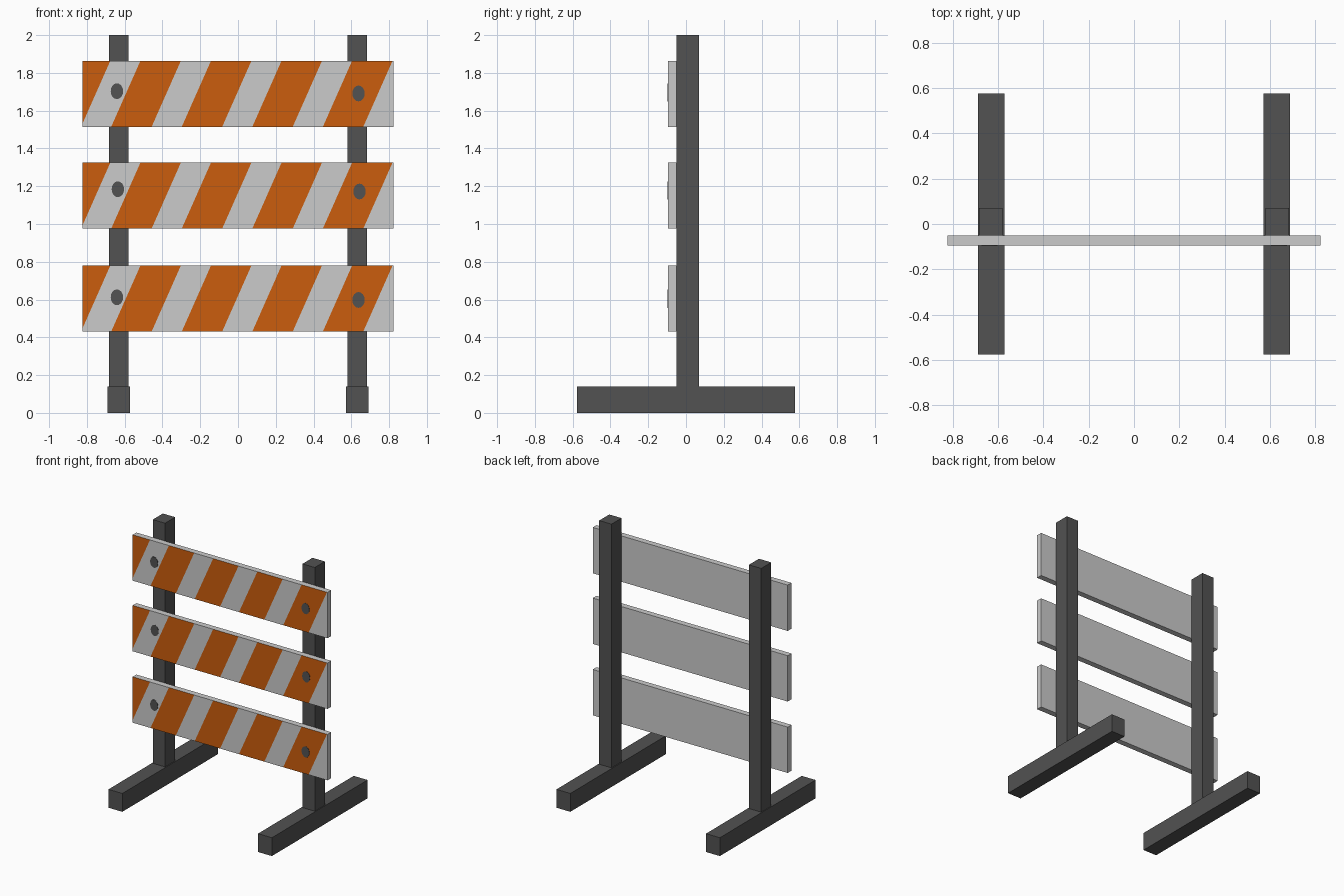
import bpy, bmesh, math
from mathutils import Vector

if "Cube" in bpy.data.objects:
    bpy.data.objects.remove(bpy.data.objects["Cube"])


def material(name, rgb):
    m = bpy.data.materials.new(name)
    m.diffuse_color = (*rgb, 1)
    m.use_nodes = True
    m.node_tree.nodes["Principled BSDF"].inputs["Base Color"].default_value = m.diffuse_color
    return m


DARK = material("dark grey", (0.085, 0.085, 0.085))
WHITE = material("off white", (0.60, 0.60, 0.60))
ORANGE = material("orange", (0.60, 0.11, 0.004))


def finish(bm, name, mats):
    bmesh.ops.recalc_face_normals(bm, faces=bm.faces[:])
    me = bpy.data.meshes.new(name)
    bm.to_mesh(me)
    bm.free()
    for m in mats:
        me.materials.append(m)
    ob = bpy.data.objects.new(name, me)
    bpy.context.collection.objects.link(ob)
    return ob


def box_bm(lo, hi):
    bm = bmesh.new()
    bmesh.ops.create_cube(bm, size=1)
    for v in bm.verts:
        v.co = Vector([(a + b) / 2 + c * (b - a) for a, b, c in zip(lo, hi, v.co)])
    return bm


# Posts and feet, one pair on each side
for side, s in (("left", -1), ("right", 1)):
    x0, x1 = sorted((s * 0.58, s * 0.684))
    finish(box_bm((x0, -0.051, 0.13), (x1, 0.07, 2.0)), side + "_post", [DARK])
    x0, x1 = sorted((s * 0.573, s * 0.69))
    finish(box_bm((x0, -0.577, 0), (x1, 0.577, 0.14)), side + "_foot", [DARK])

# Striped boards: front face is sliced along slanted lines
FRONT, BACK, HALF = -0.096, -0.051, 0.823
HEIGHT, SLANT = 0.35, 0.155
PERIOD, FIRST, WIDTH = 0.3735, -1.045, 0.214   # orange stripe starts at the bottom edge


def board(name, z0):
    bm = box_bm((-HALF, FRONT, z0), (HALF, BACK, z0 + HEIGHT))
    normal = Vector((HEIGHT, 0, -SLANT)).normalized()
    for i in range(6):
        for x in (FIRST + i * PERIOD, FIRST + i * PERIOD + WIDTH):
            faces = [f for f in bm.faces
                     if all(abs(v.co.y - FRONT) < 1e-5 for v in f.verts)]
            geom = set(faces)
            for f in faces:
                geom.update(f.edges)
                geom.update(f.verts)
            bmesh.ops.bisect_plane(bm, geom=list(geom), dist=1e-5,
                                   plane_co=(x, FRONT, z0), plane_no=normal)
    for f in bm.faces:
        if all(abs(v.co.y - FRONT) < 1e-5 for v in f.verts):
            c = f.calc_center_median()
            u = c.x - (c.z - z0) * SLANT / HEIGHT - FIRST
            f.material_index = 1 if u % PERIOD < WIDTH else 0
    return finish(bm, name, [WHITE, ORANGE])


# Bolt heads: thin oval plates on the board face
def bolt(name, x, z):
    bm = bmesh.new()
    bmesh.ops.create_circle(bm, cap_ends=True, segments=16, radius=1)
    for v in bm.verts:
        v.co = Vector((x + v.co.x * 0.033, FRONT - 0.002, z + v.co.y * 0.042))
    ext = bmesh.ops.extrude_face_region(bm, geom=bm.faces[:])
    for v in ext["geom"]:
        if isinstance(v, bmesh.types.BMVert):
            v.co.y = FRONT + 0.002
    finish(bm, name, [DARK])


for label, z0, left, right in (
        ("top", 1.514, (-0.641, 1.703), (0.638, 1.691)),
        ("middle", 0.975, (-0.636, 1.184), (0.643, 1.172)),
        ("bottom", 0.43, (-0.641, 0.612), (0.638, 0.598))):
    board(label + "_board", z0)
    bolt(label + "_left_bolt", *left)
    bolt(label + "_right_bolt", *right)
